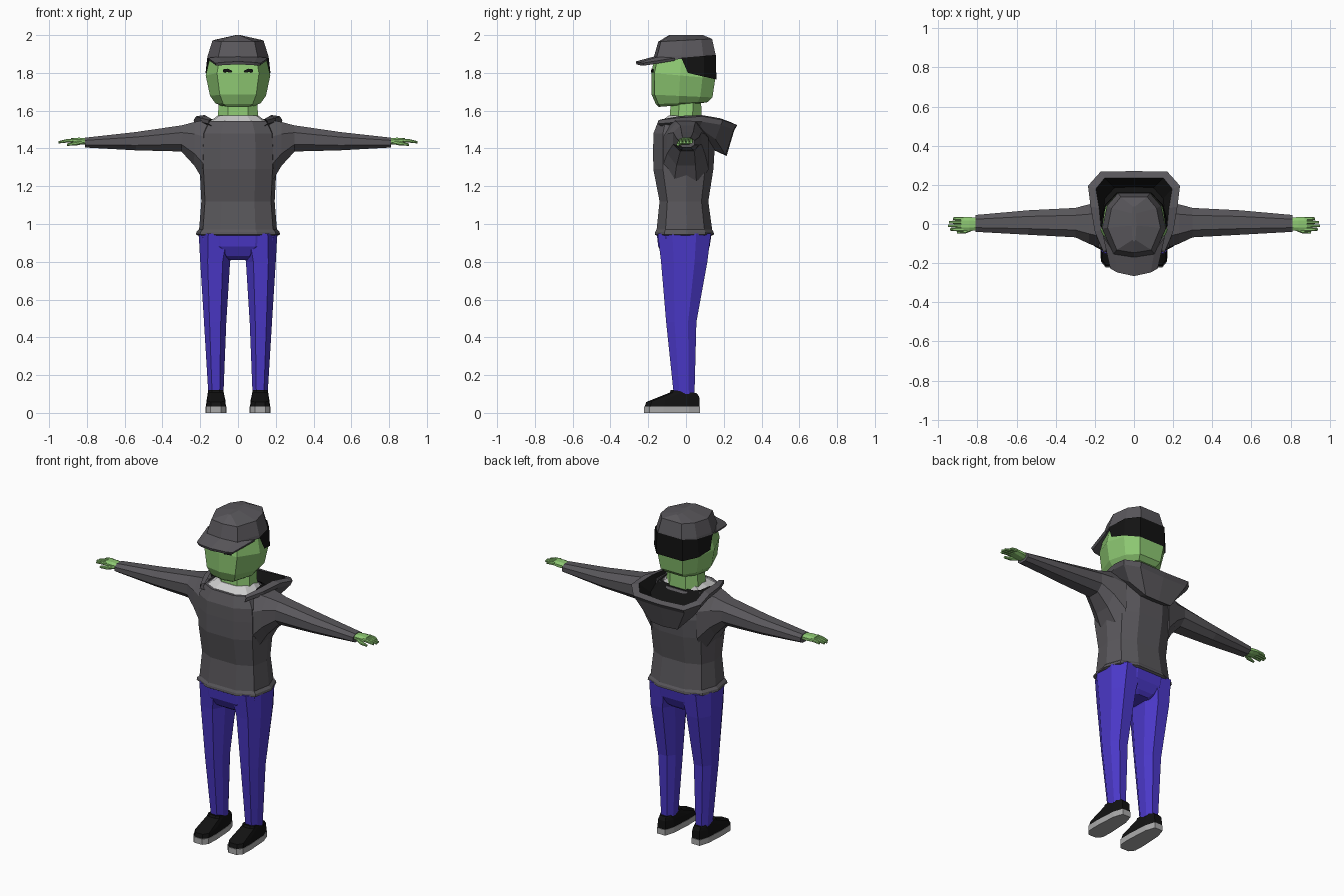
import bpy, bmesh

PALETTE = {
    "charcoal": (.10, .095, .105), "blue": (.07, .04, .58), "green": (.27, .58, .17),
    "black": (.006, .006, .006), "light_grey": (.55, .55, .55), "sole_grey": (.4, .4, .4),
}
MATS = {}
for key, rgb in PALETTE.items():
    MATS[key] = bpy.data.materials.new(key)
    MATS[key].diffuse_color = (*rgb, 1)


def mirrored(half):
    """Close a right-hand half outline (front to back) into a full ring."""
    return half + [(-u, v) for u, v in reversed(half) if u > 1e-6]


BODY = mirrored([(.45, -1), (.9, -.68), (1, .1), (.84, .72), (.4, 1)])
HEAD = mirrored([(0, -1), (.65, -.9), (1, -.1), (.85, .6), (.5, 1)])
OCT = mirrored([(.5, -1), (1, -.45), (1, .45), (.5, 1)])
FOOT = mirrored([(.5, -1), (.95, -.8), (1, -.3), (.85, .6), (.5, 1)])


def ring(shape, u0, u1, v0, v1, w0, w1=None, axis="z"):
    """Fit an outline to a box; w0/w1 tilt the ring from its v0 to its v1 side."""
    w1 = w0 if w1 is None else w1
    out = []
    for u, v in shape:
        a = u0 + (u1 - u0) * (u + 1) / 2
        b = v0 + (v1 - v0) * (v + 1) / 2
        w = w0 + (w1 - w0) * (v + 1) / 2
        out.append((a, b, w) if axis == "z" else (w, a, b))
    return out


def skin(name, rows, color, closed=True, mirror=False, thick=0):
    """Bridge successive rows of points; closed rows become capped tubes."""
    bm = bmesh.new()
    vr = [[bm.verts.new(p) for p in r] for r in rows]
    n = len(rows[0])
    for a, b in zip(vr, vr[1:]):
        for i in range(n if closed else n - 1):
            j = (i + 1) % n
            bm.faces.new((a[i], a[j], b[j], b[i]))
    if closed:
        bm.faces.new(vr[0])
        bm.faces.new(vr[-1])
    bmesh.ops.recalc_face_normals(bm, faces=bm.faces[:])
    me = bpy.data.meshes.new(name)
    bm.to_mesh(me)
    bm.free()
    me.materials.append(MATS[color])
    ob = bpy.data.objects.new(name, me)
    bpy.context.collection.objects.link(ob)
    if mirror:
        ob.modifiers.new("Mirror", "MIRROR")
    if thick:
        s = ob.modifiers.new("Solidify", "SOLIDIFY")
        s.thickness, s.offset = thick, 0
    return ob


def tower(name, shape, table, color, **kw):
    """Symmetric stack: each entry is half width, front y, back y, z (front, back)."""
    return skin(name, [ring(shape, -h, h, *rest) for h, *rest in table], color, **kw)


# Shoes
skin("shoe_sole", [ring(FOOT, .062, .172, -.222, .075, z) for z in (0, .035)],
     "sole_grey", mirror=True)
skin("shoe_upper", [ring(FOOT, .064, .17, -.218, .072, .035),
                    ring(FOOT, .067, .166, -.21, .07, .058, .085),
                    ring(FOOT, .075, .16, -.085, .06, .108, .10),
                    ring(FOOT, .077, .158, -.08, .055, .122, .105)], "black", mirror=True)

# Trousers
skin("trouser_leg", [ring(OCT, .077, .157, -.065, .045, .10),
                     ring(OCT, .062, .18, -.105, .055, .48),
                     ring(OCT, .042, .2, -.132, .113, .80),
                     ring(OCT, .005, .208, -.15, .132, .95)], "blue", mirror=True)
tower("trouser_hips", BODY, [(.08, -.09, .08, .81), (.13, -.12, .10, .83),
                             (.2, -.147, .125, .88), (.21, -.155, .136, .95)], "blue")

# Hooded top: body, hem and sleeves
tower("top_body", BODY, [(.208, -.158, .142, .945), (.194, -.14, .118, 1.12),
                         (.203, -.173, .145, 1.29), (.205, -.174, .152, 1.40),
                         (.2, -.172, .14, 1.48), (.165, -.147, .09, 1.545)], "charcoal")
tower("top_hem", BODY, [(.208, -.155, .137, .938), (.223, -.165, .148, .944),
                        (.22, -.163, .146, .958), (.206, -.155, .137, .972)], "charcoal")
skin("sleeve", [ring(OCT, y0, y1, z0, z1, xb, xt, "x") for y0, y1, z0, z1, xb, xt in [
    (-.13, .12, 1.19, 1.555, .16, .15), (-.10, .10, 1.31, 1.54, .232, .23),
    (-.068, .082, 1.384, 1.522, .30, .30), (-.055, .07, 1.39, 1.487, .54, .54),
    (-.04, .046, 1.405, 1.457, .81, .81)]], "charcoal", mirror=True)

# Hood: rolled rim and hanging outer bag, then the dark lining
rim_in = [(0, .235, 1.53), (.15, .235, 1.54), (.195, .18, 1.56),
          (.178, .08, 1.577), (.168, -.03, 1.572), (.138, -.125, 1.555)]
rim_out = [(0, .27, 1.52), (.17, .268, 1.525), (.235, .195, 1.55),
           (.222, .09, 1.57), (.2, -.04, 1.562), (.155, -.145, 1.55)]
rim_low = [(0, .255, 1.495), (.165, .253, 1.50), (.228, .185, 1.525),
           (.215, .085, 1.542), (.2, -.04, 1.54), (.155, -.15, 1.53)]
bag_low = [(0, .215, 1.36), (.09, .21, 1.365), (.165, .155, 1.45),
           (.18, .07, 1.51), (.18, -.03, 1.52), (.14, -.135, 1.52)]
bag_in = [(0, .15, 1.39), (.08, .145, 1.395), (.13, .11, 1.45),
          (.15, .05, 1.5), (.15, -.03, 1.51), (.12, -.11, 1.51)]
skin("hood", [rim_in, rim_out, rim_low, bag_low, bag_in], "charcoal",
     closed=False, mirror=True)
skin("hood_lining", [rim_in[:5],
                     [(0, .19, 1.45), (.1, .185, 1.46), (.15, .13, 1.5),
                      (.155, .06, 1.54), (.155, -.03, 1.55)],
                     [(0, .075, 1.555), (.06, .075, 1.555), (.11, .07, 1.555),
                      (.13, .04, 1.555), (.14, -.03, 1.555)]],
     "black", closed=False, mirror=True)

# Light undershirt collar and neck
tower("shirt_collar", BODY, [(.162, -.145, .075, 1.535), (.105, -.09, .07, 1.575)],
      "light_grey")
tower("neck", OCT, [(.108, -.088, .082, 1.55), (.1, -.078, .08, 1.67)], "green")

# Head, eyes and hair
tower("head", HEAD, [(.09, -.145, .05, 1.62, 1.635), (.12, -.16, .115, 1.635, 1.645),
                     (.148, -.182, .14, 1.685, 1.67), (.171, -.184, .155, 1.80, 1.77),
                     (.148, -.165, .15, 1.885)], "green")
skin("eye", [[(.032, -.182, 1.812), (.055, -.179, 1.822), (.08, -.174, 1.818)],
             [(.034, -.183, 1.802), (.055, -.18, 1.804), (.077, -.175, 1.803)]],
     "black", closed=False, mirror=True, thick=.006)
skin("hair", [[(0, .158, 1.895), (.087, .158, 1.895), (.145, .095, 1.89), (.163, -.025, 1.88)],
              [(0, .161, 1.765), (.088, .161, 1.765), (.151, .094, 1.78), (.172, .01, 1.80)]],
     "black", closed=False, mirror=True)

# Cap crown and bill
tower("cap_crown", HEAD, [(.163, -.172, .158, 1.862, 1.888), (.16, -.17, .156, 1.885, 1.90),
                          (.135, -.147, .138, 1.965, 1.98), (.012, -.09, .09, 2.0)], "charcoal")
skin("cap_bill", [[(0, -.155, 1.882), (.1, -.145, 1.878), (.155, -.06, 1.872)],
                  [(0, -.264, 1.853), (.085, -.245, 1.848), (.118, -.225, 1.845)]],
     "charcoal", closed=False, mirror=True, thick=.016)

# Hands: palm, four fingers and a thumb
skin("palm", [ring(OCT, -.03, .03, 1.42, 1.452, .79, axis="x"),
              ring(OCT, -.036, .036, 1.422, 1.457, .84, axis="x"),
              ring(OCT, -.037, .036, 1.43, 1.454, .885, axis="x")], "green", mirror=True)
for i, tip in enumerate((.94, .95, .946, .925)):
    y = -.028 + i * .0185
    skin(f"finger_{i + 1}", [ring(OCT, y - r, y + r, z - r, z + r, x, axis="x")
                             for x, z, r in ((.87, 1.443, .0095), (.91, 1.44, .009),
                                             (tip, 1.433, .006))], "green", mirror=True)
skin("thumb", [ring(OCT, y - r, y + r, z - r, z + r, x, axis="x")
               for x, y, z, r in ((.82, -.02, 1.435, .012), (.86, -.037, 1.426, .011),
                                  (.905, -.043, 1.42, .006))], "green", mirror=True)
